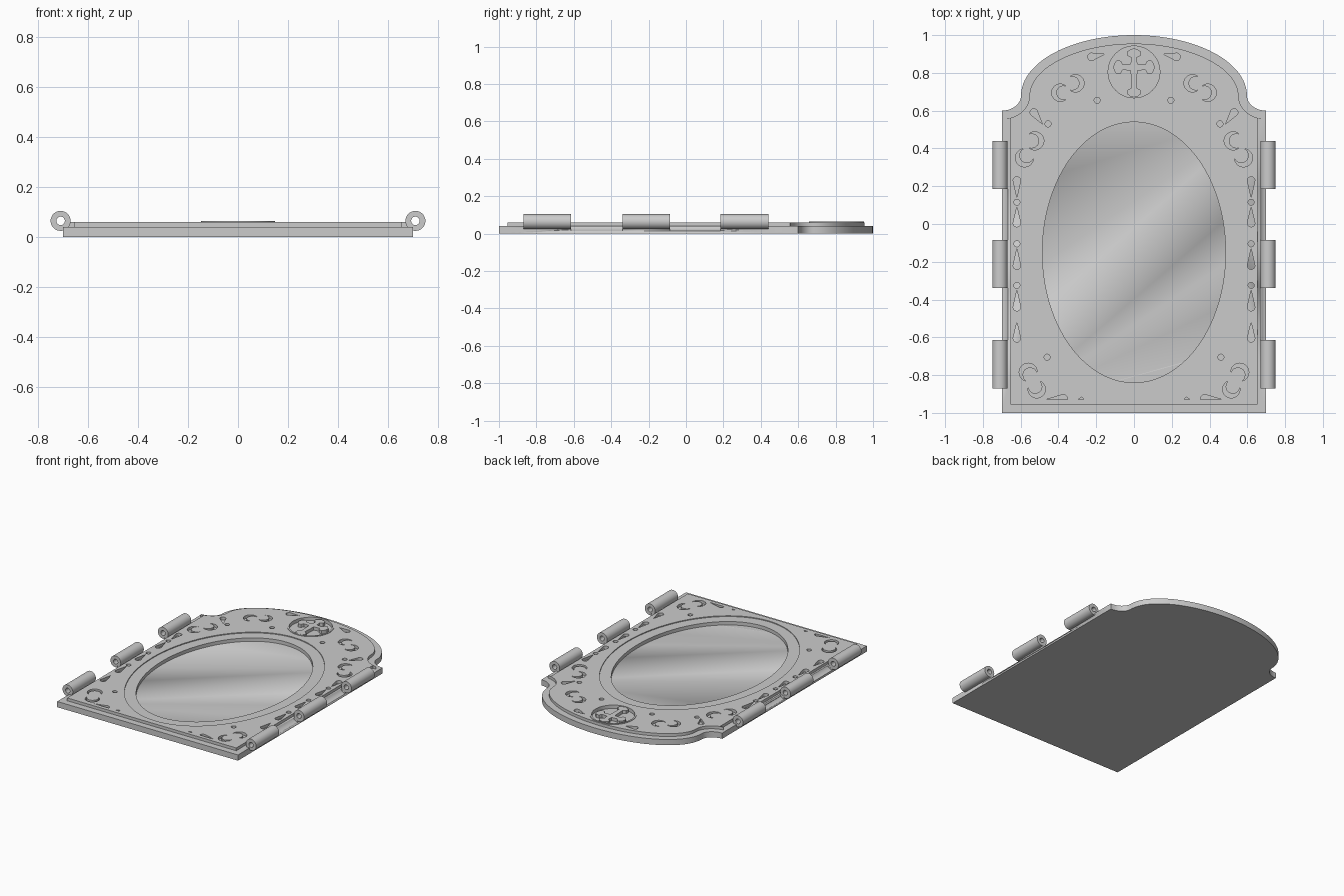
import bpy, bmesh
from math import sin, cos, pi, radians, hypot
from mathutils import Matrix, Vector

if "Cube" in bpy.data.objects:
    bpy.data.objects.remove(bpy.data.objects["Cube"], do_unlink=True)

grey = bpy.data.materials.new("plain_grey")
grey.use_nodes = True
GREY = (0.6, 0.6, 0.6, 1)
grey.diffuse_color = GREY
grey.node_tree.nodes["Principled BSDF"].inputs["Base Color"].default_value = GREY


# Flat shapes, each a list of 2D points
def ellipse(cx, cy, rx, ry, n=32):
    return [(cx + rx * cos(2 * pi * i / n), cy + ry * sin(2 * pi * i / n)) for i in range(n)]


def crescent(cx, cy, r, opening):
    c, turn, half = Vector((cx, cy)), radians(opening), radians(50)
    hub = Vector((0.35, 0))
    tip = Vector((cos(half), sin(half)))
    reach, a = (tip - hub).length, (tip - hub).angle_signed(Vector((-1, 0)))
    start = pi - abs(a)
    pts = [Vector((cos(t), sin(t))) for t in
           (half + (2 * pi - 2 * half) * i / 20 for i in range(21))]
    pts += [hub + reach * Vector((cos(t), sin(t))) for t in
            (2 * pi - start - (2 * pi - 2 * start) * i / 16 for i in range(1, 16))]
    rot = Matrix.Rotation(turn, 2)
    return [tuple(c + r * (rot @ p)) for p in pts]


def drop(fx, fy, tx, ty, r=0.02, floor=None):
    axis = Vector((tx - fx, ty - fy))
    side = axis.normalized().orthogonal()
    pts = [Vector((tx, ty))]
    for i in range(17):
        t = pi * i / 16
        pts.append(Vector((fx, fy)) + side * r * cos(t) - axis.normalized() * r * sin(t))
    if floor is not None:
        pts = [p for p in pts if p.y >= floor]
    return [tuple(p) for p in pts]


def mirrored(shapes):
    return shapes + [[(-x, y) for x, y in reversed(s)] for s in shapes]


def inset(pts, d):
    # Moves every edge of a counter-clockwise outline inward by d
    out, n = [], len(pts)
    for i in range(n):
        p, q, s = (Vector(pts[j % n]) for j in (i - 1, i, i + 1))
        e, f = (q - p).normalized(), (s - q).normalized()
        a, b = Vector((-e.y, e.x)), Vector((-f.y, f.x))
        out.append(tuple(q + (a + b) * d / (1 + a.dot(b))))
    return out


# Extrudes nested flat shapes; inner ones become holes
def slab(name, shapes, low, high, along_y=False):
    curve = bpy.data.curves.new(name, "CURVE")
    curve.dimensions, curve.fill_mode = "2D", "BOTH"
    curve.extrude = (high - low) / 2
    for s in shapes:
        sp = curve.splines.new("POLY")
        sp.points.add(len(s) - 1)
        for pt, (x, y) in zip(sp.points, s):
            pt.co = (x, y, 0, 1)
        sp.use_cyclic_u = True
    ob = bpy.data.objects.new(name, curve)
    bpy.context.collection.objects.link(ob)
    bpy.ops.object.select_all(action="DESELECT")
    bpy.context.view_layer.objects.active = ob
    ob.select_set(True)
    bpy.ops.object.convert(target="MESH")
    ob = bpy.context.object
    move = Matrix.Translation((0, 0, (low + high) / 2))
    if along_y:
        move = Matrix.Translation((0, (low + high) / 2, 0)) @ Matrix.Rotation(pi / 2, 4, "X")
    bm = bmesh.new()
    bm.from_mesh(ob.data)
    bmesh.ops.remove_doubles(bm, verts=bm.verts, dist=1e-5)
    bmesh.ops.transform(bm, matrix=move, verts=bm.verts)
    bmesh.ops.recalc_face_normals(bm, faces=bm.faces)
    bm.to_mesh(ob.data)
    bm.free()
    ob.data.materials.clear()
    ob.data.materials.append(grey)
    bpy.ops.object.shade_smooth_by_angle(angle=radians(30))
    return ob


# Plate outline: square foot, concave shoulders, elliptical crown
SPRING = 0.68
half = [(0.70, -1.0)]
half += [(0.70 - 0.102 * sin(t), SPRING - 0.08 * cos(t))
         for t in (pi / 2 * i / 10 for i in range(11))]
half += [(0.598 * cos(t), SPRING + 0.32 * sin(t))
         for t in (pi / 2 * i / 24 for i in range(1, 25))]
outline = half + [(-x, y) for x, y in reversed(half[:-1])]
rim_edge, panel_edge = inset(outline, 0.022), inset(outline, 0.045)

window = ellipse(0, -0.15, 0.485, 0.69, 80)
surround = ellipse(0, -0.15, 0.56, 0.765, 80)

# Sunken ornament, drawn for one side and mirrored
ornament = [
    drop(0.225, 0.885, 0.155, 0.90),
    crescent(0.31, 0.745, 0.046, 0), crescent(0.39, 0.695, 0.046, 180),
    drop(0.53, 0.59, 0.485, 0.53),
    crescent(0.525, 0.44, 0.048, 0), crescent(0.58, 0.35, 0.048, 135),
    crescent(0.56, -0.785, 0.048, 235), crescent(0.515, -0.875, 0.046, 60),
    drop(0.375, -0.925, 0.465, -0.929, 0.022, -0.93),
    drop(0.28, -0.929, 0.295, -0.929, 0.012, -0.93),
]
for fat, tip in ((0.23, 0.14), (0.005, 0.09), (-0.22, -0.13), (-0.44, -0.35), (-0.605, -0.52)):
    ornament.append(drop(0.62, fat, 0.62, tip))
for x, y in ((0.195, 0.655), (0.455, 0.53), (0.62, 0.115), (0.62, -0.105),
             (0.62, -0.325), (0.46, -0.705)):
    ornament.append(ellipse(x, y, 0.016, 0.016, 16))

# Round emblem with a flared cross
emblem = ellipse(0, 0.805, 0.148, 0.148, 48)
emblem_inner = ellipse(0, 0.805, 0.137, 0.137, 48)
cross = []
for k, length in enumerate((0.11, 0.10, 0.11, 0.16)):
    arm = [(0.018, -0.018), (length - 0.05, -0.014), (length - 0.04, -0.034),
           (length - 0.018, -0.036), (length - 0.006, -0.02), (length, 0)]
    arm += [(a, -b) for a, b in reversed(arm[1:-1])]
    rot = Matrix.Rotation(k * pi / 2, 2)
    cross += [tuple(rot @ Vector(p) + Vector((0, 0.83))) for p in arm]

# Stacked layers of the plate
base = slab("base_plate", [outline], 0, 0.03)
ledge = slab("base_ledge", [outline, window], 0.03, 0.04)
rim = slab("border_rim", [rim_edge, panel_edge], 0.04, 0.067)
slab("ornament_panel", [panel_edge, surround, emblem] + mirrored(ornament), 0.04, 0.06)
slab("window_surround", [surround, window], 0.04, 0.054)
slab("emblem_ring", [emblem, emblem_inner], 0.04, 0.064)
slab("emblem_cross", [cross], 0.04, 0.062)

# Hinge barrels, and clearance grooves between them
AXIS, AXIS_Z = 0.71, 0.064
for side, s in (("left", 1), ("right", -1)):
    for i, (a, b) in enumerate(((-0.87, -0.615), (-0.34, -0.085), (0.185, 0.44))):
        slab(f"{side}_hinge_barrel_{i + 1}",
             [ellipse(s * AXIS, AXIS_Z, 0.04, 0.04), ellipse(s * AXIS, AXIS_Z, 0.017, 0.017)],
             a, b, along_y=True)
    for a, b in ((-0.615, -0.34), (-0.085, 0.185)):
        cutter = slab("groove_cutter", [ellipse(s * AXIS, AXIS_Z, 0.05, 0.05, 48)], a, b, True)
        cutter.hide_render = True
        for part in (base, ledge, rim):
            bpy.context.view_layer.objects.active = part
            mod = part.modifiers.new("groove", "BOOLEAN")
            mod.operation, mod.solver, mod.object = "DIFFERENCE", "EXACT", cutter
            bpy.ops.object.modifier_apply(modifier=mod.name)
        bpy.data.objects.remove(cutter, do_unlink=True)
